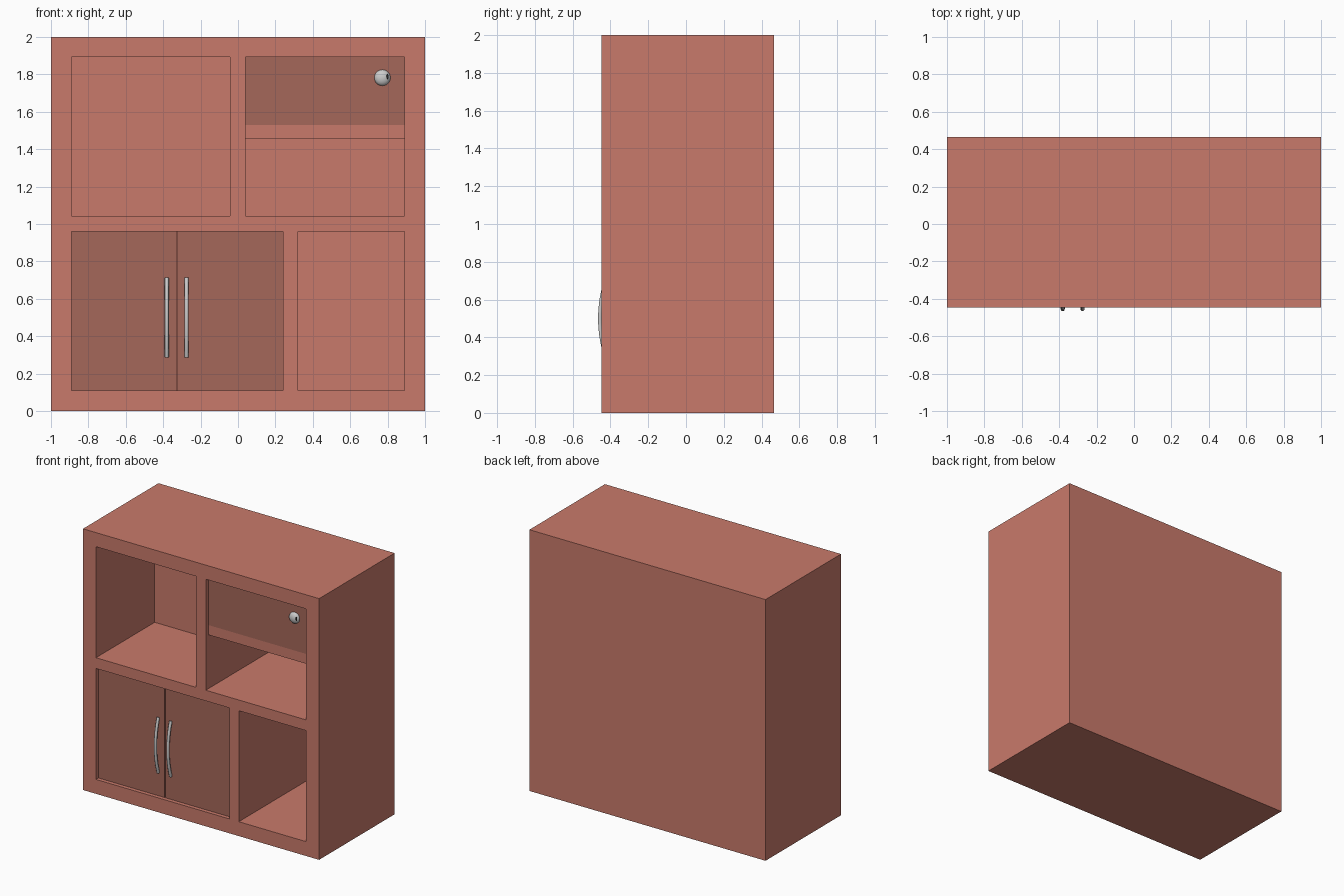
import bpy
import bmesh
from math import radians
from mathutils import Matrix, Vector

if "Cube" in bpy.data.objects:
    bpy.data.objects.remove(bpy.data.objects["Cube"])

FRONT, BACK = -0.447, 0.466      # carcass front and back planes
DOOR_Y = FRONT + 0.03            # doors sit slightly recessed
INNER = BACK - 0.09              # back wall of the compartments


def material(name, rgb):
    m = bpy.data.materials.new(name)
    m.diffuse_color = (*rgb, 1)
    m.use_nodes = True
    m.node_tree.nodes["Principled BSDF"].inputs["Base Color"].default_value = m.diffuse_color
    return m


frame_mat = material("terracotta", (0.584, 0.195, 0.147))
door_mat = material("dark_terracotta", (0.376, 0.136, 0.102))
dark_mat = material("dark_slot", (0.02, 0.02, 0.02))


def finish(name, bm, mat=None):
    mesh = bpy.data.meshes.new(name)
    bm.to_mesh(mesh)
    bm.free()
    obj = bpy.data.objects.new(name, mesh)
    bpy.context.collection.objects.link(obj)
    if mat:
        mesh.materials.append(mat)
    return obj


def box(name, x, y, z, mat=None):
    size = Vector((x[1] - x[0], y[1] - y[0], z[1] - z[0]))
    mid = Vector((sum(x), sum(y), sum(z))) / 2
    bm = bmesh.new()
    bmesh.ops.create_cube(bm, size=1, matrix=Matrix.Translation(mid) @ Matrix.Diagonal((*size, 1)))
    return finish(name, bm, mat)


def select_only(obj):
    bpy.ops.object.select_all(action='DESELECT')
    obj.select_set(True)
    bpy.context.view_layer.objects.active = obj


def ellipsoid(name, centre, scale, mat=None):
    bm = bmesh.new()
    bmesh.ops.create_uvsphere(
        bm, u_segments=32, v_segments=16, radius=1,
        matrix=Matrix.Translation(centre) @ Matrix.Diagonal((*scale, 1)))
    obj = finish(name, bm, mat)
    select_only(obj)
    bpy.ops.object.shade_smooth_by_angle(angle=radians(40))
    return obj


# Carcass: one solid block with four compartments cut into the front
carcass = box("carcass", (-1, 1), (FRONT, BACK), (0, 2), frame_mat)
LOW, HIGH = (0.11, 0.96), (1.042, 1.892)
compartments = [
    ((-0.89, -0.042), HIGH, FRONT + 0.71),   # shallower open bay
    ((0.04, 0.89), HIGH, INNER),             # drawer bay
    ((-0.89, 0.24), LOW, INNER),             # cupboard
    ((0.32, 0.89), LOW, INNER),              # narrow open bay
]
for x, z, depth in compartments:
    cutter = box("cutter", x, (FRONT - 0.1, depth), z, frame_mat)
    cutter.hide_render = True
    mod = carcass.modifiers.new("opening", 'BOOLEAN')
    mod.operation, mod.solver, mod.object = 'DIFFERENCE', 'EXACT', cutter
    select_only(carcass)
    bpy.ops.object.modifier_apply(modifier=mod.name)
    bpy.data.objects.remove(cutter)

# Shelf and drawer front in the upper right bay
box("drawer_shelf", (0.04, 0.89), (DOOR_Y, INNER), (1.455, 1.53), frame_mat)
box("drawer_front", (0.04, 0.89), (DOOR_Y, DOOR_Y + 0.05), (1.53, 1.892), door_mat)

# Cupboard doors
for side, x in (("left", (-0.89, -0.329)), ("right", (-0.323, 0.24))):
    box(f"{side}_door", x, (DOOR_Y, DOOR_Y + 0.05), LOW, door_mat)

# Bowed door handles
for side, x in (("left", -0.381), ("right", -0.275)):
    curve = bpy.data.curves.new(f"{side}_handle", 'CURVE')
    curve.dimensions = '3D'
    curve.bevel_depth = 0.011
    curve.bevel_resolution = 3
    curve.use_fill_caps = True
    n = 16
    spline = curve.splines.new('POLY')
    spline.points.add(n)
    for i, p in enumerate(spline.points):
        t = 2 * i / n - 1
        p.co = (x, -0.455 + 0.035 * t * t, 0.5 + 0.212 * t, 1)
    handle = bpy.data.objects.new(f"{side}_handle", curve)
    bpy.context.collection.objects.link(handle)
    select_only(handle)
    bpy.ops.object.convert(target='MESH')
    bpy.ops.object.shade_smooth_by_angle(angle=radians(50))

# Drawer knob with a small dark slot near its right edge
ellipsoid("drawer_knob", (0.772, DOOR_Y, 1.782), (0.043, 0.027, 0.043))
ellipsoid("knob_slot", (0.799, DOOR_Y - 0.018, 1.787), (0.006, 0.006, 0.015), dark_mat)
